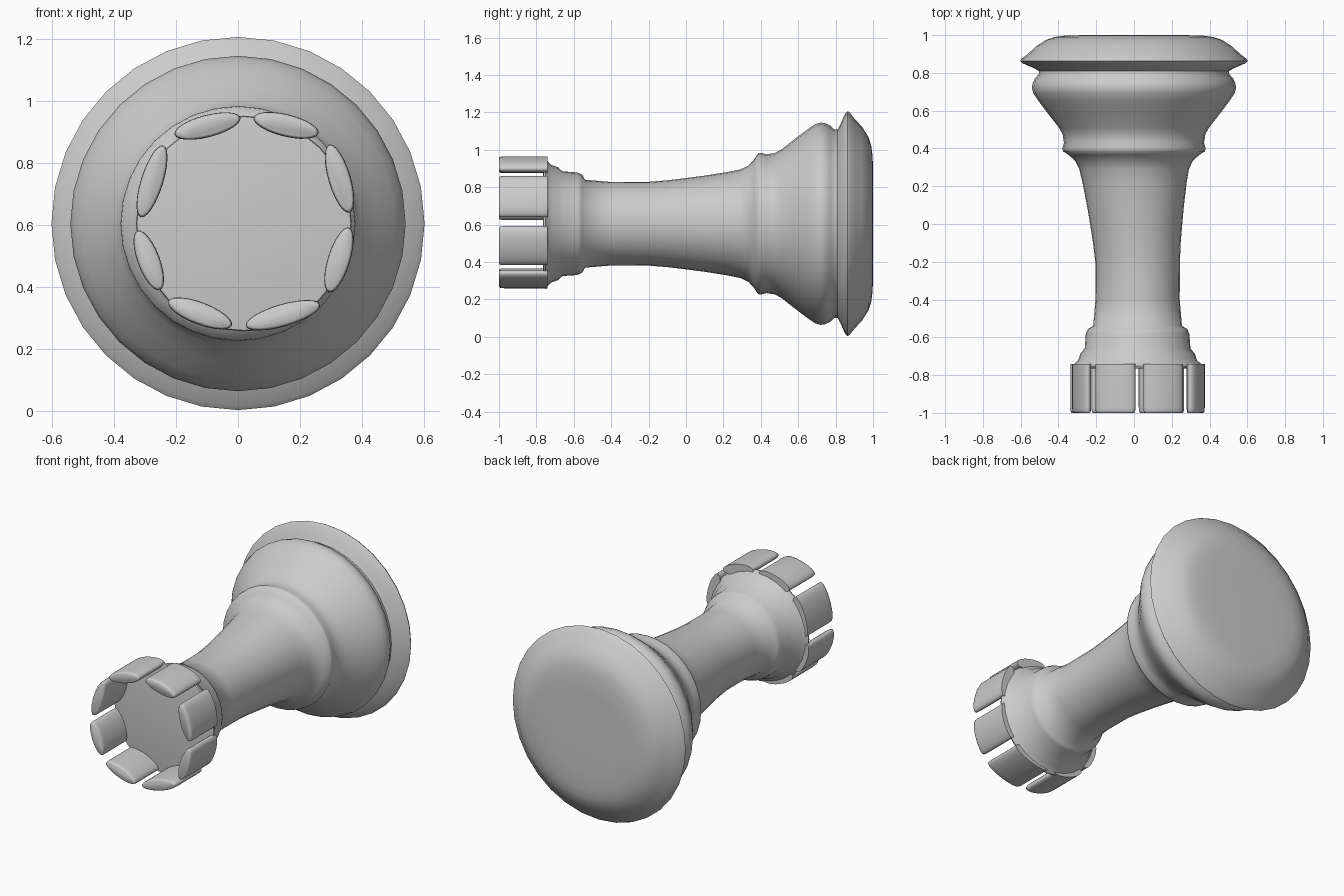
import bpy, bmesh
from math import cos, sin, pi, atan2, hypot

CZ = 0.605  # height of the long axis


def loft(name, rings, angle):
    """Skin a list of equal-length rings and cap both ends."""
    bm = bmesh.new()
    loops = [[bm.verts.new(p) for p in ring] for ring in rings]
    n = len(loops[0])
    for a, b in zip(loops, loops[1:]):
        for i in range(n):
            j = (i + 1) % n
            bm.faces.new((a[i], a[j], b[j], b[i]))
    bm.faces.new(loops[0])
    bm.faces.new(loops[-1])
    bmesh.ops.recalc_face_normals(bm, faces=bm.faces[:])
    me = bpy.data.meshes.new(name)
    bm.to_mesh(me)
    bm.free()
    ob = bpy.data.objects.new(name, me)
    bpy.context.collection.objects.link(ob)
    bpy.ops.object.select_all(action='DESELECT')
    ob.select_set(True)
    bpy.context.view_layer.objects.active = ob
    bpy.ops.object.shade_smooth_by_angle(angle=angle)
    return ob


def ring(y, rx, rz, cx, cz, n, tilt=0.0):
    pts = []
    for i in range(n):
        a = 2 * pi * i / n
        u, v = rx * cos(a), rz * sin(a)
        pts.append((cx + u * cos(tilt) - v * sin(tilt), y,
                    cz + u * sin(tilt) + v * cos(tilt)))
    return pts


# Turned body: (y, radius) from the base to the collar under the crown
profile = [
    (1.0, 0.25), (0.998, 0.36), (0.99, 0.42), (0.975, 0.465), (0.94, 0.52),
    (0.90, 0.562), (0.875, 0.595), (0.863, 0.602), (0.85, 0.588),
    (0.825, 0.53), (0.81, 0.503), (0.795, 0.503), (0.77, 0.525),
    (0.745, 0.537), (0.72, 0.541), (0.69, 0.532), (0.65, 0.505),
    (0.58, 0.452), (0.51, 0.397), (0.475, 0.378), (0.43, 0.371),
    (0.40, 0.379), (0.385, 0.376), (0.365, 0.345), (0.335, 0.312),
    (0.29, 0.290), (0.22, 0.276), (0.10, 0.257), (0.0, 0.244),
    (-0.10, 0.232), (-0.20, 0.224), (-0.40, 0.223), (-0.54, 0.235),
    (-0.555, 0.262), (-0.58, 0.274), (-0.66, 0.280), (-0.685, 0.302),
    (-0.72, 0.314), (-0.74, 0.335), (-0.752, 0.348), (-0.762, 0.345),
    (-0.765, 0.33),
]


def lean(y):
    """The stem and crown sit slightly off-centre towards +x."""
    return 0.019 * min(1, max(0, (0.3 - y) / 0.5))


loft("turned_body", [ring(y, r, r, lean(y), CZ, 32) for y, r in profile], 1.0)

# Battlements: end points (x, z) of each lens-shaped block around the rim
blocks = [
    (-0.205, 0.892, 0.008, 0.947), (0.050, 0.947, 0.260, 0.896),
    (0.295, 0.860, 0.360, 0.640), (0.358, 0.592, 0.293, 0.383),
    (0.265, 0.344, 0.025, 0.274), (-0.020, 0.276, -0.225, 0.354),
    (-0.252, 0.390, -0.324, 0.582), (-0.314, 0.625, -0.241, 0.857),
]
for k, (x0, z0, x1, z1) in enumerate(blocks):
    half = hypot(x1 - x0, z1 - z0) / 2
    tilt = atan2(z1 - z0, x1 - x0)
    cx, cz = (x0 + x1) / 2, (z0 + z1) / 2
    steps = [(-0.74, 1), (-0.97, 1), (-0.988, 0.96), (-0.997, 0.88), (-1.0, 0.75)]
    rings = [ring(y, half - 0.035 * (1 - s), 0.036 * s, cx, cz, 24, tilt)
             for y, s in steps]
    loft(f"battlement_{k + 1}", rings, 1.0)
